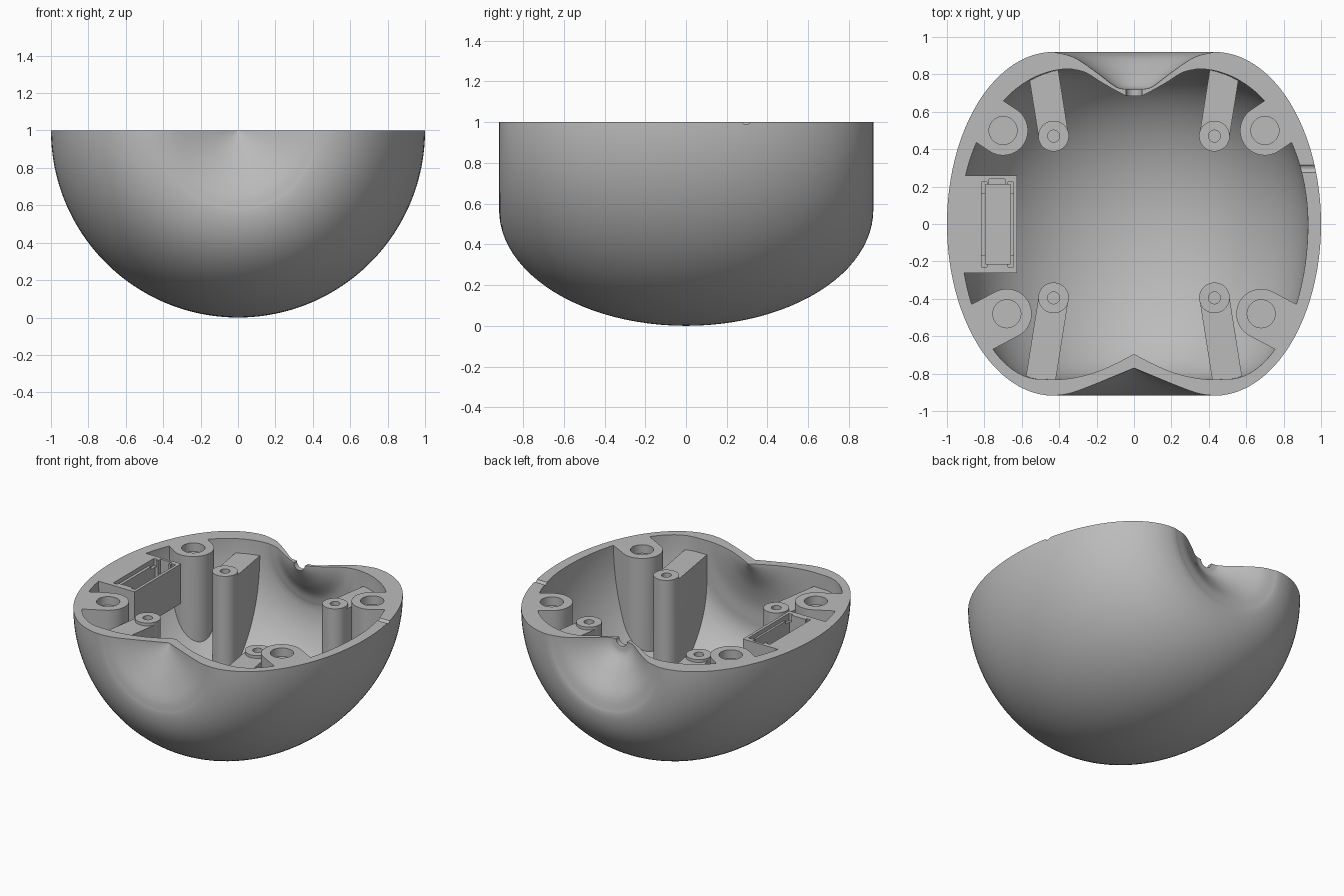
import bpy, bmesh, math
from math import sin, cos, pi
from mathutils import Vector

if "Cube" in bpy.data.objects:
    bpy.data.objects.remove(bpy.data.objects["Cube"])

grey = bpy.data.materials.new("plain grey")
grey.use_nodes = True
grey.diffuse_color = (0.5, 0.5, 0.5, 1)
grey.node_tree.nodes["Principled BSDF"].inputs["Base Color"].default_value = (0.5, 0.5, 0.5, 1)


def make(name, bm):
    bmesh.ops.remove_doubles(bm, verts=bm.verts, dist=1e-5)
    bmesh.ops.recalc_face_normals(bm, faces=bm.faces)
    mesh = bpy.data.meshes.new(name)
    bm.to_mesh(mesh)
    bm.free()
    mesh.materials.append(grey)
    obj = bpy.data.objects.new(name, mesh)
    bpy.context.collection.objects.link(obj)
    return obj


def select(obj):
    bpy.ops.object.select_all(action='DESELECT')
    obj.select_set(True)
    bpy.context.view_layer.objects.active = obj


def cut(obj, tool, operation='DIFFERENCE', keep=False):
    mod = obj.modifiers.new("cut", 'BOOLEAN')
    mod.operation, mod.object, mod.solver = operation, tool, 'EXACT'
    select(obj)
    bpy.ops.object.modifier_apply(modifier=mod.name)
    if not keep:
        bpy.data.objects.remove(tool)


def smooth(obj):
    select(obj)
    bpy.ops.object.shade_smooth_by_angle(angle=math.radians(30))


def prism(name, outline, z0, z1):
    bm = bmesh.new()
    face = bm.faces.new([bm.verts.new((x, y, z0)) for x, y in outline])
    top = bmesh.ops.extrude_face_region(bm, geom=[face])["geom"]
    moved = [v for v in top if isinstance(v, bmesh.types.BMVert)]
    bmesh.ops.translate(bm, verts=moved, vec=(0, 0, z1 - z0))
    return make(name, bm)


def box(name, x0, x1, y0, y1, z0, z1):
    return prism(name, [(x0, y0), (x1, y0), (x1, y1), (x0, y1)], z0, z1)


def circle(cx, cy, r, n=40):
    return [(cx + r * cos(2 * pi * i / n), cy + r * sin(2 * pi * i / n)) for i in range(n)]


def tongue(cx, cy, r, angle, length, n=24):
    # half circle around the centre, with straight sides running outward
    pts = [(cx + r * cos(angle + pi / 2 + pi * i / n), cy + r * sin(angle + pi / 2 + pi * i / n))
           for i in range(n + 1)]
    dx, dy = length * cos(angle), length * sin(angle)
    return pts + [(pts[-1][0] + dx, pts[-1][1] + dy), (pts[0][0] + dx, pts[0][1] + dy)]


def revolve(name, loop, half):
    # turn a closed (radius, y) loop about the horizontal axis at z = 1
    bm = bmesh.new()
    steps = 96
    turn = pi if half else 2 * pi
    rings = [[bm.verts.new((r * cos(turn * s / steps), y, 1 - r * sin(turn * s / steps)))
              for r, y in loop] for s in range(steps + 1)]
    count = len(loop)
    for a, b in zip(rings, rings[1:]):
        for i in range(count):
            j = (i + 1) % count
            if loop[i][0] == 0 and loop[j][0] == 0:
                continue
            quad = [a[i], a[j], b[j], b[i]]
            if loop[i][0] == 0:
                quad = [a[i], a[j], b[j]]
            elif loop[j][0] == 0:
                quad = [a[i], a[j], b[i]]
            bm.faces.new(quad)
    if half:
        bm.faces.new(rings[0])
        bm.faces.new(rings[-1])
    return make(name, bm)


def curve(points, n=10):
    # smooth curve through a few points
    p = [Vector(q) for q in points]
    p = [2 * p[0] - p[1]] + p + [2 * p[-1] - p[-2]]
    out = []
    for a, b, c, d in zip(p, p[1:], p[2:], p[3:]):
        for i in range(n):
            t = i / n
            out.append(0.5 * (2 * b + (c - a) * t + (2 * a - 5 * b + 4 * c - d) * t * t
                              + (3 * b - a - 3 * c + d) * t ** 3))
    return [tuple(v) for v in out] + [tuple(p[-2])]


def wall(front, back, front_arc, back_arc, n=24):
    # front dimple, front and back quarter ellipses, back dimple
    pts = curve(front)[:-1]
    for (centre, depth, width), sign in ((front_arc, -1), (back_arc, 1)):
        for i in range(n):
            t = pi / 2 * (i / n)
            t = pi / 2 - t if sign < 0 else t
            pts.append((centre + (width - centre) * cos(t), sign * depth * sin(t)))
    return pts + curve(back)


outer = wall([(0, -.77), (.12, -.82), (.25, -.873), (.35, -.907), (.43, -.918)],
             [(.43, .92), (.32, .89), (.2, .81), (.1, .735), (.043, .72)],
             (.43, .918, 1), (.43, .92, 1))
inner = wall([(0, -.695), (.1, -.747), (.22, -.797), (.36, -.828), (.5, -.83)],
             [(.34, .83), (.26, .81), (.17, .755), (.1, .715), (.043, .685)],
             (.5, .83, .93), (.34, .83, .93))
middle = [(.3 * a + .7 * c, .3 * b + .7 * d) for (a, b), (c, d) in zip(outer, inner)]

# Shell with a small cable groove in the rim
shell = revolve("shell", outer + inner[::-1], True)
groove = prism("groove_cutter", circle(0, 0, .025, 24), -.15, .15)
groove.rotation_euler = (0, pi / 2, 0)
groove.location = (.95, .295, 1.014)
bpy.context.view_layer.update()
cut(shell, groove)
smooth(shell)

# Helper solid that trims the fittings to the inside of the shell
core = revolve("core_cutter", middle + [(0, middle[-1][1])], False)
core.hide_render = True

for side, side_name in ((-1, "right"), (1, "left")):
    for end, y, py, tilt in (("back", .5, .47, 34), ("front", -.48, -.395, -28)):
        # Large screw boss, webbed to the wall
        bx = side * (.70 if end == "back" else .68)
        a = math.radians(tilt) if side > 0 else pi - math.radians(tilt)
        boss = prism(f"{end}_{side_name}_boss", tongue(bx, y, .133, a, .5), .05, 1)
        cut(boss, prism("hole_cutter", circle(bx, y, .075), .94, 1.1))
        cut(boss, core, 'INTERSECT', True)
        smooth(boss)
        # Thin post with a slightly lower web
        px = side * .43
        sign = 1 if end == "back" else -1
        lean = sign * (pi / 2 - side * sign * math.radians(9) * sign)
        post = prism(f"{end}_{side_name}_post", circle(px, py, .082), 0, .92)
        web = prism(f"{end}_{side_name}_web", tongue(px, py, .08, lean, .6), 0, .9)
        for part in (post, web):
            cut(part, prism("hole_cutter", circle(px, py, .032, 24), .87, 1.1))
            cut(part, core, 'INTERSECT', True)
            smooth(part)

# Socket block with a stepped slot, corner tabs and cable gap
socket = box("socket", -1.1, -.625, -.262, .258, .72, 1)
cut(socket, core, 'INTERSECT', True)
cut(socket, box("step_cutter", -.815, -.645, -.19, .185, .97, 1.1))
cut(socket, box("slot_cutter", -.795, -.66, -.215, .21, .85, 1.1))
cut(socket, box("gap_cutter", -.775, -.69, .15, .24, .9, 1.1))
for x in (-.815, -.675):
    for y in (-.23, .165):
        cut(socket, box("tab_cutter", x, x + .03, y, y + .06, .95, 1.1))

bpy.data.objects.remove(core)
